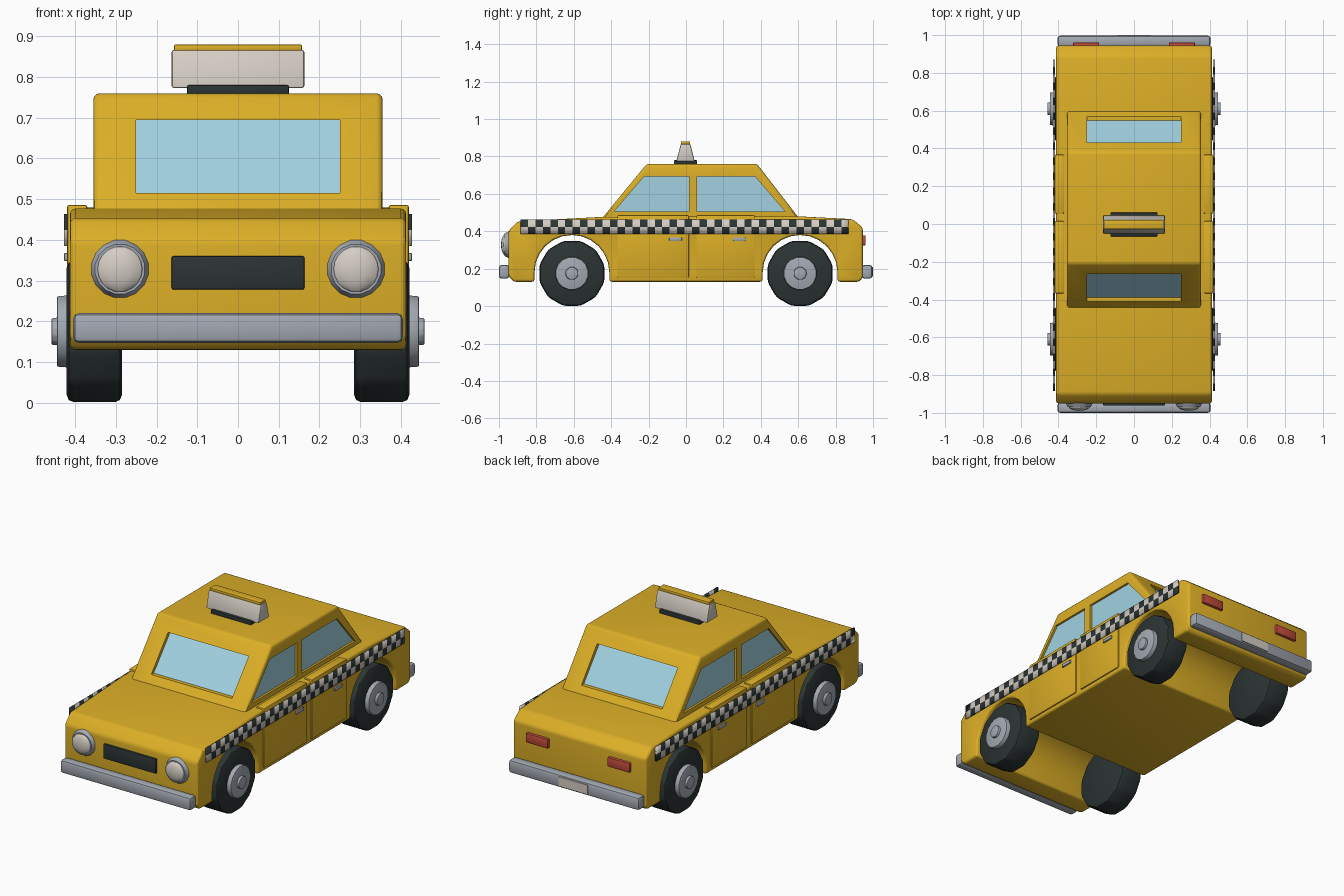
import bpy, bmesh, math
from mathutils import Matrix, Vector

if "Cube" in bpy.data.objects:
    bpy.data.objects.remove(bpy.data.objects["Cube"])


def material(name, r, g, b):
    m = bpy.data.materials.new(name)
    m.use_nodes = True
    m.diffuse_color = (r, g, b, 1)
    bsdf = next(n for n in m.node_tree.nodes if n.type == "BSDF_PRINCIPLED")
    bsdf.inputs["Base Color"].default_value = (r, g, b, 1)
    return m


YELLOW = material("yellow paint", 0.72, 0.43, 0.02)
GLASS = material("pale blue glass", 0.36, 0.64, 0.76)
BLACK = material("black rubber", 0.025, 0.034, 0.034)
SILVER = material("silver metal", 0.37, 0.40, 0.45)
WHITE = material("warm white", 0.66, 0.61, 0.55)
RED = material("red lamp", 0.52, 0.07, 0.045)


def activate(ob):
    bpy.ops.object.select_all(action="DESELECT")
    ob.select_set(True)
    bpy.context.view_layer.objects.active = ob


def finish(name, bm, mat, bevel=0, segments=2):
    """Turn a bmesh into a bevelled, shaded object."""
    bmesh.ops.recalc_face_normals(bm, faces=bm.faces)
    me = bpy.data.meshes.new(name)
    bm.to_mesh(me)
    bm.free()
    ob = bpy.data.objects.new(name, me)
    bpy.context.collection.objects.link(ob)
    me.materials.append(mat)
    activate(ob)
    if bevel:
        mod = ob.modifiers.new("bevel", "BEVEL")
        mod.width, mod.segments = bevel, segments
        mod.limit_method, mod.angle_limit = "ANGLE", math.radians(25)
        bpy.ops.object.modifier_apply(modifier=mod.name)
    bpy.ops.object.shade_smooth_by_angle(angle=math.radians(28))
    return ob


def prism(name, outline, half_width, mat, bevel=0, segments=2):
    """Extrude a (y, z) outline across x."""
    bm = bmesh.new()
    face = bm.faces.new([bm.verts.new((-half_width, y, z)) for y, z in outline])
    out = bmesh.ops.extrude_face_region(bm, geom=[face])["geom"]
    verts = [v for v in out if isinstance(v, bmesh.types.BMVert)]
    bmesh.ops.translate(bm, verts=verts, vec=(2 * half_width, 0, 0))
    return finish(name, bm, mat, bevel, segments)


def box(name, x, y, z, mat, bevel=0):
    """Box from (low, high) ranges along each axis."""
    bm = bmesh.new()
    centre = Vector([(a + b) / 2 for a, b in (x, y, z)])
    size = [abs(b - a) for a, b in (x, y, z)]
    bmesh.ops.create_cube(bm, size=1, matrix=Matrix.Translation(centre) @ Matrix.Diagonal((*size, 1)))
    return finish(name, bm, mat, bevel)


def disc(name, centre, axis, r1, r2, depth, sides, mat, bevel=0):
    """Cylinder or cone along an axis, with a flat side down."""
    bm = bmesh.new()
    turn = Vector(axis).to_track_quat("Z", "Y").to_matrix().to_4x4()
    spin = Matrix.Rotation(math.pi / sides, 4, "Z")
    bmesh.ops.create_cone(bm, cap_ends=True, segments=sides, radius1=r1, radius2=r2, depth=depth,
                          matrix=Matrix.Translation(centre) @ turn @ spin)
    return finish(name, bm, mat, bevel)


def cut(ob, cutter):
    activate(ob)
    mod = ob.modifiers.new("cut", "BOOLEAN")
    mod.operation, mod.solver, mod.object = "DIFFERENCE", "EXACT", cutter
    bpy.ops.object.modifier_apply(modifier=mod.name)
    bpy.data.objects.remove(cutter)


# Lower body with full-width wheel arches
WHEEL_Y, ARCH, FLOOR = 0.61, 0.2, 0.13


def arch(y):
    steps = [math.pi * i / 12 for i in range(13)]
    curve = [(y + ARCH * math.cos(a), 0.18 + ARCH * math.sin(a)) for a in steps]
    return [(y + ARCH, FLOOR)] + curve + [(y - ARCH, FLOOR)]


outline = [(-0.95, 0.16), (-0.95, 0.40), (-0.90, 0.453), (-0.45, 0.477), (0.60, 0.48),
           (0.89, 0.465), (0.945, 0.42), (0.945, 0.15), (0.925, FLOOR)]
outline += arch(WHEEL_Y) + arch(-WHEEL_Y) + [(-0.92, FLOOR)]
prism("body", outline, 0.413, YELLOW, 0.016, 3)

# Cabin with window openings around a glass core
cabin = prism("cabin", [(-0.465, 0.45), (-0.21, 0.76), (0.38, 0.76), (0.62, 0.45)],
              0.355, YELLOW, 0.014, 3)
cut(cabin, box("screen_cutter", (-0.25, 0.25), (-1, 1), (0.515, 0.695), YELLOW))
cut(cabin, prism("front_cutter", [(-0.385, 0.505), (-0.225, 0.692), (0.015, 0.692), (0.015, 0.505)], 0.6, YELLOW))
cut(cabin, prism("rear_cutter", [(0.06, 0.505), (0.06, 0.692), (0.37, 0.692), (0.53, 0.505)], 0.6, YELLOW))
activate(cabin)
bpy.ops.object.shade_smooth_by_angle(angle=math.radians(28))
prism("window_glass", [(-0.44, 0.455), (-0.195, 0.745), (0.365, 0.745), (0.595, 0.455)], 0.343, GLASS)

# Roof sign
box("sign_base", (-0.125, 0.125), (-0.065, 0.06), (0.755, 0.78), BLACK, 0.004)
prism("sign_lamp", [(-0.052, 0.773), (-0.028, 0.867), (0.023, 0.867), (0.047, 0.773)], 0.163, WHITE, 0.006)
box("sign_cap", (-0.157, 0.157), (-0.027, 0.022), (0.863, 0.88), YELLOW, 0.004)

# Nose and tail fittings
box("grille", (-0.163, 0.163), (-0.962, -0.93), (0.278, 0.36), BLACK, 0.004)
box("front_bumper", (-0.405, 0.405), (-1, -0.945), (0.147, 0.22), SILVER, 0.014)
box("rear_bumper", (-0.405, 0.405), (0.94, 0.997), (0.147, 0.22), SILVER, 0.014)
box("number_plate", (-0.09, 0.09), (0.992, 1), (0.157, 0.21), WHITE)

# Checker band, one cell per face
COLUMNS, START, END, LOW, HIGH = 44, -0.885, 0.87, 0.385, 0.463


def checker_band(name, side):
    bm = bmesh.new()
    bmesh.ops.create_grid(bm, x_segments=COLUMNS, y_segments=2, size=0.5)
    for v in bm.verts:
        v.co = (side * 0.423, START + (v.co.x + 0.5) * (END - START), LOW + (v.co.y + 0.5) * (HIGH - LOW))
    bm.faces.ensure_lookup_table()
    for f in bm.faces:
        c = f.calc_center_median()
        column = int((c.y - START) / (END - START) * COLUMNS)
        f.material_index = (column + (c.z < (LOW + HIGH) / 2)) % 2
    ob = finish(name, bm, BLACK)
    ob.data.materials.append(WHITE)
    mod = ob.modifiers.new("thickness", "SOLIDIFY")
    mod.thickness, mod.offset = 0.009, 0
    bpy.ops.object.modifier_apply(modifier=mod.name)


# Parts repeated on both sides
for side, label in ((1, "left"), (-1, "right")):
    checker_band(label + "_checker_band", side)
    for place, y0, y1, h0 in (("front", -0.367, 0.015, -0.09), ("rear", 0.055, 0.367, 0.25)):
        name = label + "_" + place
        box(name + "_door", (side * 0.37, side * 0.42), (y0, y1), (0.152, 0.486), YELLOW, 0.006)
        box(name + "_handle", (side * 0.41, side * 0.428), (h0, h0 + 0.068), (0.348, 0.368), SILVER, 0.004)
        y = WHEEL_Y if place == "rear" else -WHEEL_Y
        axis = (side, 0, 0)
        disc(name + "_tyre", (side * 0.353, y, 0.175), axis, 0.18, 0.18, 0.136, 12, BLACK, 0.018)
        disc(name + "_hub", (side * 0.42, y, 0.175), axis, 0.092, 0.088, 0.05, 16, SILVER, 0.004)
        disc(name + "_hub_cap", (side * 0.445, y, 0.175), axis, 0.036, 0.034, 0.026, 12, SILVER, 0.003)

    # Headlights and tail lights
    disc(label + "_headlight_rim", (side * 0.29, -0.955, 0.328), (0, -1, 0), 0.076, 0.062, 0.03, 16, SILVER)
    bm = bmesh.new()
    bmesh.ops.create_uvsphere(bm, u_segments=16, v_segments=10, radius=0.057)
    bmesh.ops.transform(bm, verts=bm.verts, matrix=Matrix.Translation((side * 0.29, -0.966, 0.328))
                        @ Matrix.Diagonal((1, 0.4, 1, 1)))
    finish(label + "_headlight_lens", bm, WHITE)
    box(label + "_tail_light", (side * 0.185, side * 0.322), (0.93, 0.961), (0.325, 0.378), RED, 0.005)
